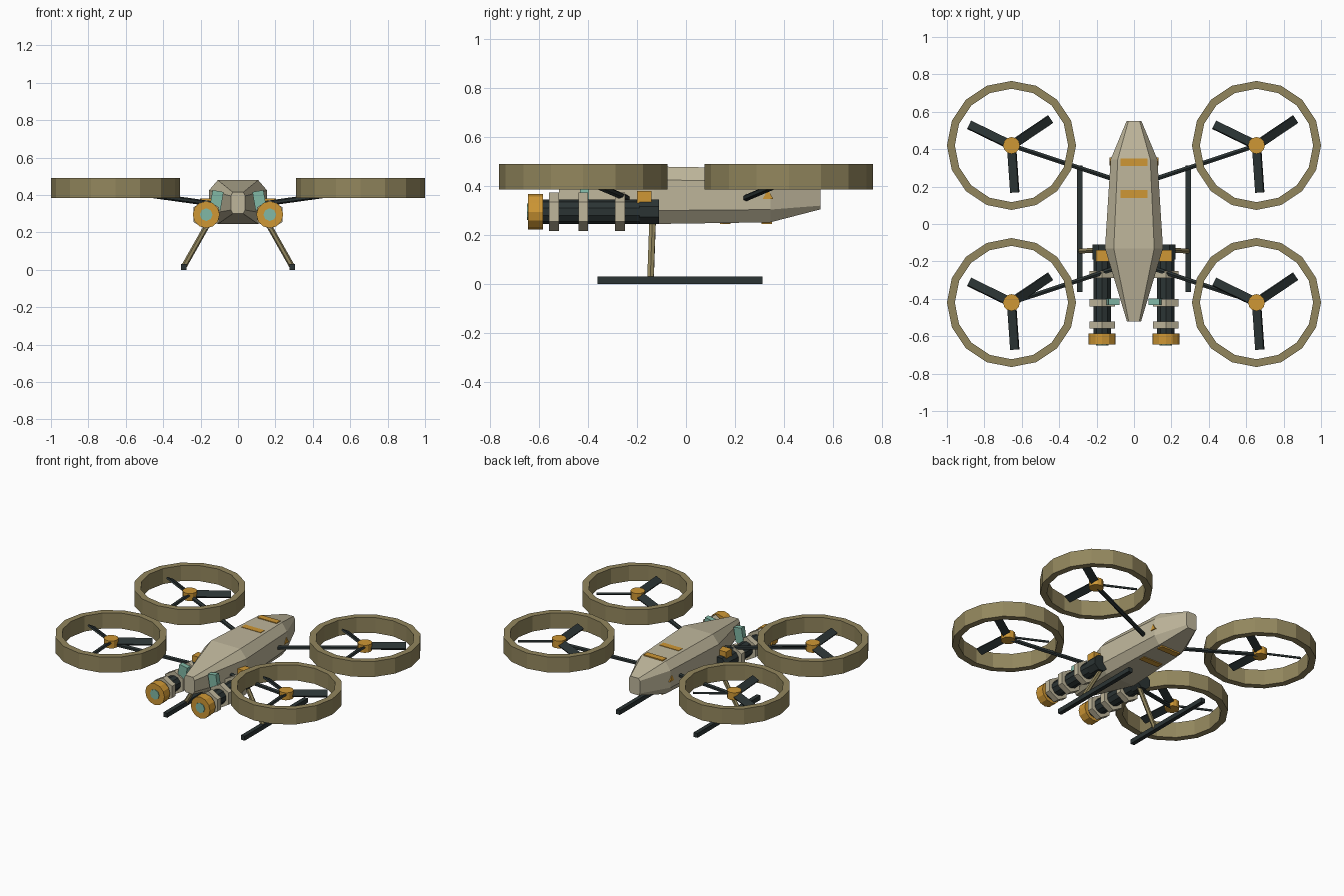
import bpy, bmesh, math
from mathutils import Vector, Matrix

if "Cube" in bpy.data.objects:
    bpy.data.objects.remove(bpy.data.objects["Cube"])


def material(name, rgb):
    m = bpy.data.materials.new(name)
    m.diffuse_color = (*rgb, 1)
    m.use_nodes = True
    m.node_tree.nodes["Principled BSDF"].inputs["Base Color"].default_value = m.diffuse_color
    return m


BEIGE = material("beige", (0.52, 0.47, 0.33))
OLIVE = material("olive", (0.29, 0.24, 0.11))
DARK = material("charcoal", (0.024, 0.034, 0.034))
ORANGE = material("orange", (0.62, 0.31, 0.035))
TEAL = material("teal", (0.22, 0.48, 0.38))


def finish(bm, name, mat):
    bmesh.ops.recalc_face_normals(bm, faces=bm.faces)
    me = bpy.data.meshes.new(name)
    bm.to_mesh(me)
    bm.free()
    me.materials.append(mat)
    ob = bpy.data.objects.new(name, me)
    bpy.context.collection.objects.link(ob)
    return ob


def box(name, mat, center, size, rot=Matrix()):
    bm = bmesh.new()
    bmesh.ops.create_cube(bm, size=1)
    mtx = Matrix.Translation(center) @ rot @ Matrix.Diagonal((*size, 1))
    bmesh.ops.transform(bm, matrix=mtx, verts=bm.verts)
    return finish(bm, name, mat)


def rod(name, mat, a, b, r, sides, spin=0.0):
    """Cylinder between two points."""
    a, b = Vector(a), Vector(b)
    bm = bmesh.new()
    bmesh.ops.create_cone(bm, cap_ends=True, segments=sides, radius1=r, radius2=r,
                          depth=(b - a).length)
    q = (b - a).to_track_quat('Z', 'Y').to_matrix().to_4x4()
    mtx = Matrix.Translation((a + b) / 2) @ q @ Matrix.Rotation(spin, 4, 'Z')
    bmesh.ops.transform(bm, matrix=mtx, verts=bm.verts)
    return finish(bm, name, mat)


def loft(name, mat, loops, closed=False):
    """Skin a list of equal-length point loops."""
    bm = bmesh.new()
    rows = [[bm.verts.new(p) for p in lp] for lp in loops]
    n = len(rows[0])
    pairs = list(zip(rows, rows[1:])) + ([(rows[-1], rows[0])] if closed else [])
    for r0, r1 in pairs:
        for i in range(n):
            j = (i + 1) % n
            bm.faces.new((r0[i], r0[j], r1[j], r1[i]))
    if not closed:
        bm.faces.new(rows[0])
        bm.faces.new(rows[-1])
    return finish(bm, name, mat)


# Hull: chamfered-box sections along y
def section(y, w, z0, z1, cut, cz):
    half = [(w - cut, z1), (w, z1 - cz), (w, z0 + cz), (w - cut, z0)]
    return [(x, y, z) for x, z in half] + [(-x, y, z) for x, z in reversed(half)]


loft("hull", BEIGE, [
    section(-0.52, 0.038, 0.30, 0.415, 0.010, 0.02),
    section(-0.13, 0.155, 0.245, 0.48, 0.047, 0.055),
    section(0.345, 0.125, 0.252, 0.472, 0.038, 0.052),
    section(0.55, 0.040, 0.305, 0.42, 0.010, 0.015)])

# Orange plates across the top and the belly
for y in (0.33, 0.16):
    box("top_plate", ORANGE, (0, y, 0.473), (0.144, 0.042, 0.01))
    box("belly_plate", ORANGE, (0, y, 0.250), (0.144, 0.042, 0.012))

# Four ducted rotors with arms
for sx in (-1, 1):
    for sy in (-1, 1):
        c = Vector((sx * 0.655, sy * 0.42, 0))

        def circle(r, z):
            return [(c.x + r * math.sin(k * math.tau / 16),
                     c.y + r * math.cos(k * math.tau / 16), z) for k in range(16)]

        loft("rotor_duct", OLIVE, [circle(0.345, 0.385), circle(0.345, 0.49),
                                   circle(0.303, 0.49), circle(0.303, 0.385)], True)
        rod("rotor_hub", ORANGE, c + Vector((0, 0, 0.41)), c + Vector((0, 0, 0.46)), 0.045, 12)
        for k in range(3):
            a = math.radians(34 + 120 * k)
            d = Vector((math.cos(a), math.sin(a), 0))
            rot = Matrix.Rotation(a, 4, 'Z') @ Matrix.Rotation(math.radians(28), 4, 'X')
            box("rotor_blade", DARK, c + d * 0.14 + Vector((0, 0, 0.437)),
                (0.225, 0.05, 0.012), rot)
        rod("rotor_arm", DARK, (sx * 0.08, sy * 0.23, 0.345),
            (c.x, c.y, 0.425), 0.014, 6)

# Side-mounted parts, mirrored left and right
for s in (-1, 1):
    x, z = s * 0.17, 0.295

    def along(name, mat, y0, y1, r, sides, spin=0.0):
        rod(name, mat, (x, y0, z), (x, y1, z), r, sides, spin)

    # Pod body, collars, muzzle and lens
    along("pod_body", DARK, -0.59, -0.15, 0.05, 10)
    along("pod_tail", DARK, -0.19, -0.11, 0.055, 8, math.pi / 8)
    for y in (-0.54, -0.42, -0.27):
        along("pod_collar", BEIGE, y - 0.02, y + 0.02, 0.079, 6)
    along("pod_muzzle", ORANGE, -0.645, -0.585, 0.072, 12)
    along("pod_lens", TEAL, -0.649, -0.640, 0.034, 8)
    # Mounts between pod and hull
    box("pod_bracket", TEAL, (s * 0.115, -0.415, 0.372), (0.06, 0.035, 0.10),
        Matrix.Rotation(s * math.radians(-10), 4, 'Y'))
    box("pod_mount", ORANGE, (x, -0.17, 0.355), (0.065, 0.06, 0.05))
    # Triangular side marker
    rod("side_marker", ORANGE, (s * 0.10, 0.335, 0.36), (s * 0.131, 0.335, 0.36), 0.025, 3)
    # Landing skid and strut
    box("landing_skid", DARK, (s * 0.29, -0.025, 0.015), (0.028, 0.675, 0.03))
    rod("skid_strut", OLIVE, (s * 0.288, -0.145, 0.02), (s * 0.13, -0.135, 0.30), 0.015, 6)
